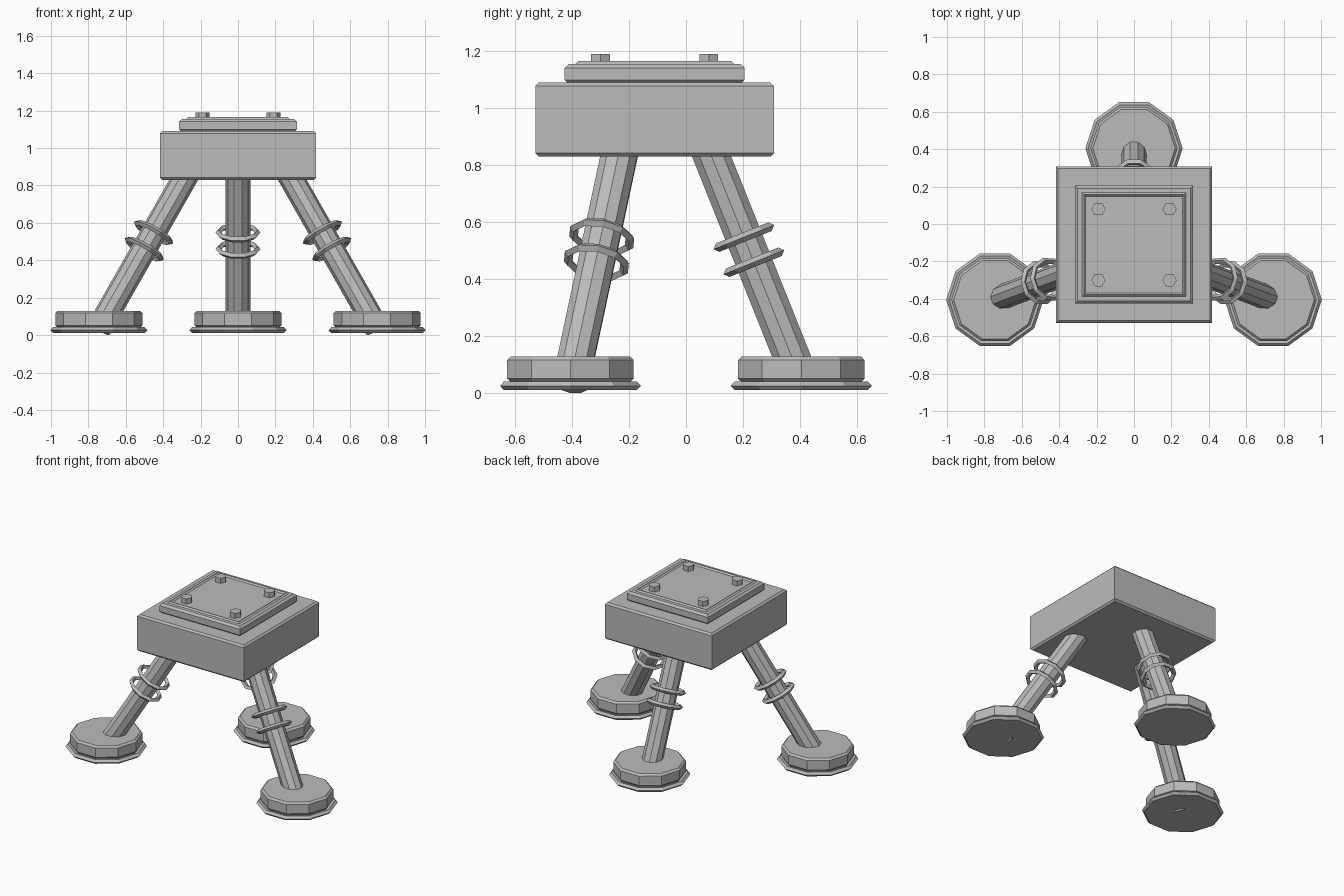
import bpy, bmesh, math
from mathutils import Vector, Matrix

if "Cube" in bpy.data.objects:
    bpy.data.objects.remove(bpy.data.objects["Cube"], do_unlink=True)

grey = bpy.data.materials.new("plain_grey")
grey.use_nodes = True
grey.diffuse_color = (0.5, 0.5, 0.5, 1)
grey.node_tree.nodes["Principled BSDF"].inputs["Base Color"].default_value = (0.5, 0.5, 0.5, 1)

UP = Vector((0, 0, 1))
CENTRE_Y = -0.11


def lathe(name, profile, sides, matrix, ring=False):
    """Turn a (radius, height) profile into a faceted solid or a closed ring.
    With four sides the radius is half the width of the square."""
    bm = bmesh.new()
    turn = math.pi / 4 if sides == 4 else 0
    grow = math.sqrt(2) if sides == 4 else 1
    rows = []
    for r, z in profile:
        row = []
        for i in range(sides):
            a = turn + 2 * math.pi * i / sides
            row.append(bm.verts.new((r * grow * math.cos(a), r * grow * math.sin(a), z)))
        rows.append(row)
    pairs = list(zip(rows, rows[1:]))
    if ring:
        pairs.append((rows[-1], rows[0]))
    else:
        bm.faces.new(rows[0])
        bm.faces.new(rows[-1])
    for low, high in pairs:
        for i in range(sides):
            j = (i + 1) % sides
            bm.faces.new((low[i], low[j], high[j], high[i]))
    bmesh.ops.recalc_face_normals(bm, faces=bm.faces)
    mesh = bpy.data.meshes.new(name)
    bm.to_mesh(mesh)
    bm.free()
    mesh.materials.append(grey)
    ob = bpy.data.objects.new(name, mesh)
    ob.matrix_world = matrix
    bpy.context.collection.objects.link(ob)
    return ob


def at(x, y, z):
    return Matrix.Translation((x, y, z))


def block(half, low, high, c):
    """Profile of a slab with chamfered rims."""
    return [(half - c, low), (half, low + c), (half, high - c), (half - c, high)]


def diamond(radius, c):
    return [(radius + c, 0), (radius, c), (radius - c, 0), (radius, -c)]


# Square body, top plate and raised rim
middle = at(0, CENTRE_Y, 0)
lathe("body", block(0.418, 0.83, 1.09, 0.012), 4, middle)
lathe("top_plate", block(0.315, 1.085, 1.155, 0.014), 4, middle)
lathe("plate_rim", diamond(0.268, 0.012), 4, at(0, CENTRE_Y, 1.153), ring=True)

# Hexagonal bolts
for sx in (-1, 1):
    for sy in (-1, 1):
        lathe("bolt", [(0.038, 0), (0.038, 0.04)], 6,
              at(sx * 0.19, CENTRE_Y + sy * 0.19, 1.15))

# Three splayed legs, each with two collars and a round foot
foot = [(0.245, 0.012), (0.26, 0.027), (0.245, 0.042), (0.222, 0.036), (0.222, 0.042),
        (0.233, 0.052), (0.233, 0.117), (0.22, 0.13)]
legs = {
    "back": (Vector((0, 0.062, 0.9)), Vector((0, 0.408, 0.035))),
    "left": (Vector((0.25, -0.22, 0.9)), Vector((0.744, -0.405, 0.035))),
    "right": (Vector((-0.25, -0.22, 0.9)), Vector((-0.744, -0.405, 0.035))),
}
for side, (top, bottom) in legs.items():
    axis = top - bottom
    tilt = UP.rotation_difference(axis).to_matrix().to_4x4()
    lathe(side + "_leg", [(0.067, 0), (0.067, axis.length)], 10,
          Matrix.Translation(bottom) @ tilt)
    for level in (0.46, 0.548):
        spot = bottom + axis * ((level - bottom.z) / axis.z)
        lathe(side + "_collar", diamond(0.104, 0.016), 10,
              Matrix.Translation(spot) @ tilt, ring=True)
    lathe(side + "_foot", foot, 10, at(bottom.x, bottom.y - 0.004 * (side == "back"), 0))
